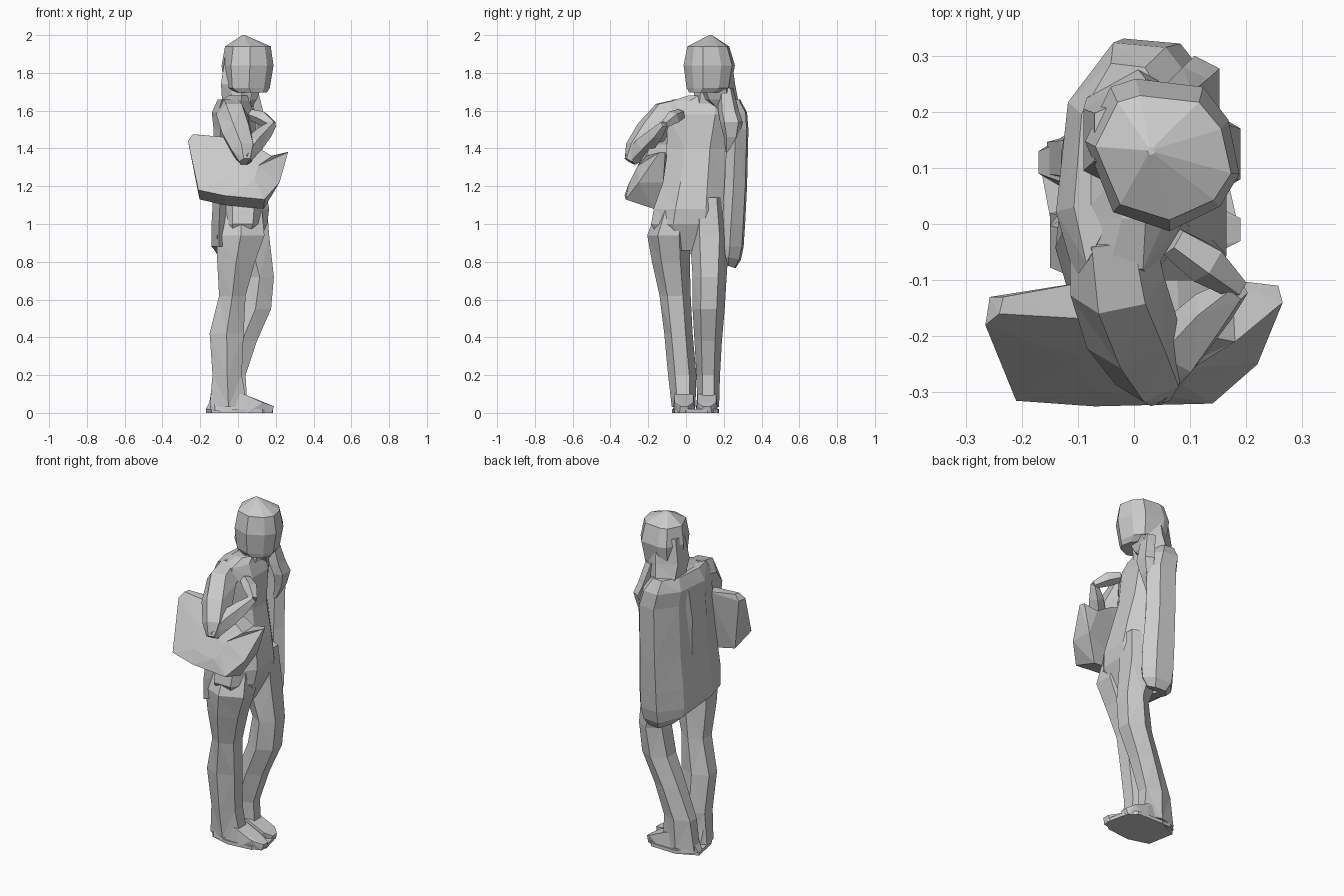
import bpy, bmesh, math
from mathutils import Vector


def finish(name, bm):
    bmesh.ops.recalc_face_normals(bm, faces=bm.faces)
    bmesh.ops.triangulate(bm, faces=bm.faces)
    me = bpy.data.meshes.new(name)
    bm.to_mesh(me)
    bm.free()
    ob = bpy.data.objects.new(name, me)
    bpy.context.collection.objects.link(ob)
    return ob


def skin(name, rings):
    """Bridge equal-length point rings and cap both ends."""
    bm = bmesh.new()
    rows = [[bm.verts.new(p) for p in r] for r in rings]
    n = len(rows[0])
    for a, b in zip(rows, rows[1:]):
        for i in range(n):
            j = (i + 1) % n
            bm.faces.new((a[i], a[j], b[j], b[i]))
    bm.faces.new(rows[0])
    bm.faces.new(rows[-1])
    return finish(name, bm)


def loft(name, rings, n=8):
    """Rings are (z, x0, x1, y0, y1) bounds of an n-sided section."""
    unit = [(math.cos((i + .5) * math.tau / n), math.sin((i + .5) * math.tau / n)) for i in range(n)]
    mx, my = max(abs(u) for u, v in unit), max(abs(v) for u, v in unit)
    return skin(name, [[((x0 + x1) / 2 + (x1 - x0) / 2 * u / mx,
                         (y0 + y1) / 2 + (y1 - y0) / 2 * v / my, z) for u, v in unit]
                       for z, x0, x1, y0, y1 in rings])


def tube(name, path, n=6):
    """Path points are (x, y, z, radius)."""
    pts = [Vector(p[:3]) for p in path]
    out = []
    for i, p in enumerate(pts):
        d = pts[min(i + 1, len(pts) - 1)] - pts[max(i - 1, 0)]
        q = d.to_track_quat('Z', 'Y')
        r = path[i][3]
        out.append([p + q @ Vector((r * math.cos(a * math.tau / n), r * math.sin(a * math.tau / n), 0))
                    for a in range(n)])
    return skin(name, out)


def hull(name, pts):
    bm = bmesh.new()
    for p in pts:
        bm.verts.new(p)
    bmesh.ops.convex_hull(bm, input=bm.verts)
    bmesh.ops.delete(bm, geom=[v for v in bm.verts if not v.link_faces], context='VERTS')
    return finish(name, bm)


# Head (with hair cap): a skewed outline scaled per level
outline = [(-.09, .15), (-.045, .25), (0, .265), (.12, .25), (.165, .19), (.185, .09), (.15, .03), (.06, -.015),
           (-.04, .02)]
skin("head", [[(cx + (x - .045) * s, cy + (y - .125) * s * t, z) for x, y in outline]
              for z, cx, cy, s, t in ((1.695, .06, .10, .66, .9), (1.72, .045, .12, .88, .95),
                                      (1.84, .048, .123, 1, .97), (1.94, .05, .118, .88, .9),
                                      (2.0, .03, .13, .05, 1))])
loft("neck", [(1.60, -.05, .06, .03, .18), (1.74, -.03, .08, .05, .17)], 6)

# Hair falling down the back and over the left shoulder
loft("hair_back", [(1.88, -.07, .12, .07, .24), (1.74, -.09, .13, .04, .26),
                   (1.66, -.085, .10, .07, .275), (1.57, -.05, .04, .18, .275)], 6)
loft("hair_strand", [(1.72, .03, .11, .17, .25), (1.60, .06, .14, .17, .28), (1.54, .08, .16, .18, .30),
                     (1.46, .08, .14, .20, .28), (1.38, .07, .10, .21, .24)], 5)

# Torso and hips
loft("torso", [(1.68, -.05, .05, .01, .20), (1.65, -.09, .06, -.08, .25), (1.58, -.125, .09, -.10, .26),
               (1.40, -.13, .10, -.10, .22), (1.22, -.12, .14, -.13, .215), (1.08, -.11, .165, -.17, .22),
               (1.0, -.105, .155, -.185, .215), (.86, -.08, .09, -.10, .13)])

# Long open jacket with the left sleeve: one section, scaled per level
section = [(-.10, -.17), (-.14, -.03), (-.115, .20), (-.02, .325), (.09, .315), (.14, .25), (.10, .20),
           (-.02, .20), (-.05, -.10)]
levels = ((1.66, .55, .72, -.03, .03), (1.59, .85, .85, -.02, .035), (1.50, .92, .90, 0, .03),
          (1.20, .92, .96, 0, .008), (1.00, 1, 1, 0, -.012), (.88, 1, .98, 0, -.015),
          (.81, .92, .86, 0, 0), (.765, .6, .5, .01, .06))
jacket = []
for z, sx, sy, dx, dy in levels:
    drop = .08 if z < .85 else 0        # hem is higher on the right side
    jacket.append([(x * sx + dx, .08 + (y - .08) * sy + dy, z + drop * (1 - (y + .17) / .5)) for x, y in section])
skin("jacket", jacket)

# Legs, the left one bent forward at the knee
loft("right_leg", [(1.14, -.08, .12, -.13, .03), (.94, -.11, .14, -.205, .02), (.80, -.11, .09, -.18, .02),
                   (.62, -.10, .04, -.14, .025), (.42, -.15, .03, -.115, .035), (.20, -.135, .02, -.095, .055),
                   (.03, -.15, .05, -.075, .05)], 6)
loft("left_leg", [(1.14, -.06, .15, .02, .21), (.94, -.05, .165, .02, .23), (.72, .04, .19, .035, .215),
                  (.55, .01, .175, .035, .205), (.38, -.06, .10, .045, .19), (.20, -.13, .04, .055, .18),
                  (.03, -.155, .05, .06, .175)], 6)

# Shoes on one joined sole
for name, y0, y1, heel, toe in (("right_shoe", -.07, .05, -.15, .19), ("left_shoe", .05, .17, -.17, .165)):
    m = (y0 + y1) / 2
    hull(name, [(x, m + s * w, z) for s in (-1, 1) for x, z, w in
                ((heel, .02, .02), (-.13, .10, .035), (.03, .10, .05), (.07, .075, .05), (.13, .055, .05),
                 (toe, .035, .02), (toe - .01, 0, .025), (.05, 0, .06), (-.12, .01, .05))])
hull("sole", [(x, y, z) for z in (0, .02) for x, y in
              ((-.17, .12), (-.14, -.04), (-.02, -.075), (.13, -.06), (.185, 0), (.16, .11), (.11, .17), (-.05, .175))])

# Right arm folded over the bag
tube("right_upper_arm", [(-.04, -.02, 1.60, .075), (-.03, -.11, 1.575, .085), (-.005, -.19, 1.48, .085),
                         (.03, -.26, 1.39, .068), (.04, -.295, 1.33, .035)])
tube("right_forearm", [(.03, -.29, 1.345, .04), (.08, -.22, 1.42, .055), (.14, -.155, 1.48, .042),
                       (.185, -.115, 1.53, .022)], 5)
tube("right_hand", [(.185, -.115, 1.525, .022), (.13, -.07, 1.56, .04), (.07, -.03, 1.58, .03)], 5)

# Bag: outline points are (x, z) with back and front depth
bag = [(-.265, 1.44, -.13, -.18), (-.24, 1.475, -.13, -.16), (-.07, 1.46, -.10, -.17),
       (.08, 1.42, -.10, -.19), (.18, 1.36, -.10, -.21), (.265, 1.38, -.11, -.14),
       (.22, 1.22, -.12, -.25), (.14, 1.13, -.14, -.32), (-.07, 1.15, -.14, -.325), (-.21, 1.18, -.14, -.315)]
back = [(x * .97, b - (.03 if z < 1.2 else 0), z if z > 1.2 else z - .05) for x, z, b, f in bag]
front = [(x, f, z) for x, z, b, f in bag]
inner = [(x * .4, -.18 - .5 * (1.46 - zz), zz) for x, z, b, f in bag for zz in [1.26 + (z - 1.26) * .4]]
skin("shoulder_bag", [back, front, inner])
